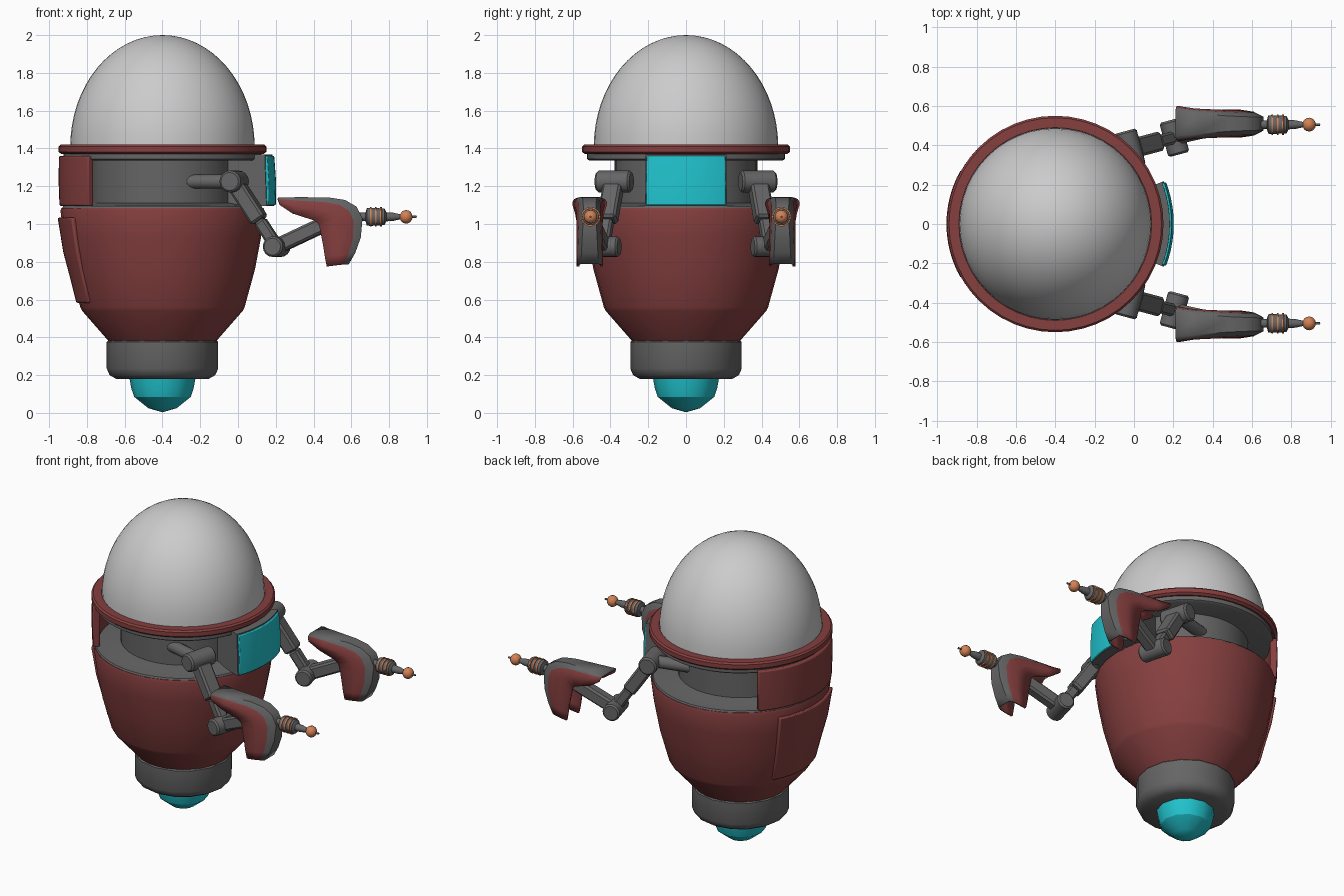
import bpy, bmesh
from math import sin, cos, pi, radians
from mathutils import Vector, Matrix

if "Cube" in bpy.data.objects:
    bpy.data.objects.remove(bpy.data.objects["Cube"])


def mat(name, rgb):
    m = bpy.data.materials.new(name)
    m.diffuse_color = (*rgb, 1)
    m.use_nodes = True
    m.node_tree.nodes["Principled BSDF"].inputs["Base Color"].default_value = m.diffuse_color
    return m


RED = mat("red_paint", (0.24, 0.05, 0.05))
DARK = mat("dark_metal", (0.13, 0.13, 0.13))
CYAN = mat("cyan_glow", (0.015, 0.55, 0.62))
COPPER = mat("copper", (0.65, 0.22, 0.09))
DOME = mat("pale_dome", (0.55, 0.55, 0.55))
AX = Vector((-0.4, 0, 0))  # body axis


def finish(bm, name, mats, loc=(0, 0, 0), angle=35):
    bmesh.ops.remove_doubles(bm, verts=bm.verts, dist=1e-5)
    bmesh.ops.recalc_face_normals(bm, faces=bm.faces)
    me = bpy.data.meshes.new(name)
    bm.to_mesh(me)
    bm.free()
    ob = bpy.data.objects.new(name, me)
    bpy.context.collection.objects.link(ob)
    ob.location = loc
    for m in mats:
        me.materials.append(m)
    bpy.ops.object.select_all(action='DESELECT')
    ob.select_set(True)
    bpy.context.view_layer.objects.active = ob
    bpy.ops.object.shade_smooth_by_angle(angle=radians(angle))
    return ob


def lathe(name, prof, m, segs=40, loc=AX, rot=None, angle=35):
    """Revolve an (r, z) profile fully around z."""
    bm = bmesh.new()
    vs = [bm.verts.new((r, 0, z)) for r, z in prof]
    es = [bm.edges.new(p) for p in zip(vs, vs[1:])]
    bmesh.ops.spin(bm, geom=vs + es, axis=(0, 0, 1), cent=(0, 0, 0),
                   angle=2 * pi, steps=segs, use_merge=True)
    if rot:
        bm.transform(rot)
    return finish(bm, name, [m], loc, angle)


def arc_plate(name, prof, m, mid, half, segs=12, bevel=0.0):
    """Sweep a closed (r, z) section through an arc of the body, with end caps."""
    bm = bmesh.new()
    rings = []
    for i in range(segs + 1):
        a = radians(mid - half + 2 * half * i / segs)
        rings.append([bm.verts.new((r * cos(a), r * sin(a), z)) for r, z in prof])
    n = len(prof)
    for a, b in zip(rings, rings[1:]):
        for j in range(n):
            bm.faces.new((a[j], a[(j + 1) % n], b[(j + 1) % n], b[j]))
    bm.faces.new(rings[0])
    bm.faces.new(rings[-1])
    ob = finish(bm, name, [m], AX)
    if bevel:
        b = ob.modifiers.new("bevel", 'BEVEL')
        b.width, b.segments, b.limit_method = bevel, 2, 'ANGLE'
        b.angle_limit = radians(40)
    return ob


def rod(name, p, q, r, m=DARK, segs=16):
    p, q = Vector(p), Vector(q)
    L = (q - p).length
    c = min(0.01, r * 0.25)
    rot = (q - p).to_track_quat('Z', 'Y').to_matrix().to_4x4()
    return lathe(name, [(0, 0), (r - c, 0), (r, c), (r, L - c), (r - c, L), (0, L)],
                 m, segs, p, rot)


def bar(name, p, q, side, w, h, m=DARK):
    """Bevelled box from p to q, w wide along side."""
    p, q = Vector(p), Vector(q)
    d = (q - p).normalized()
    up = d.cross(side).normalized()
    sd = up.cross(d)
    bm = bmesh.new()
    bmesh.ops.create_cube(bm, size=1)
    bmesh.ops.scale(bm, verts=bm.verts, vec=((q - p).length, w, h))
    bmesh.ops.bevel(bm, geom=bm.edges[:], offset=0.012, segments=1, affect='EDGES')
    bm.transform(Matrix((d, sd, up)).transposed().to_4x4())
    return finish(bm, name, [m], (p + q) / 2, 25)


# Head dome and its rim
lathe("dome", [(0.488 * cos(t * pi / 32), 1.41 + 0.59 * sin(t * pi / 32)) for t in range(16)]
      + [(0, 2.0)], DOME, 48)
lathe("dome_rim", [(0.47, 1.375), (0.535, 1.37), (0.55, 1.382), (0.55, 1.41), (0.54, 1.42),
                   (0.49, 1.42), (0.47, 1.40), (0.47, 1.375)], RED, 48)
lathe("ceiling_disc", [(0, 1.335), (0.51, 1.335), (0.525, 1.345), (0.525, 1.375), (0, 1.375)],
      DARK, 48)

# Recessed neck and floor
lathe("neck_column", [(0.375, 1.09), (0.375, 1.34)], DARK, 40)
lathe("floor_ring", [(0, 1.115), (0.36, 1.115), (0.44, 1.10), (0.525, 1.095), (0.53, 1.085),
                     (0.52, 1.07)], DARK, 48)

# Lower body, base collar and thruster
lathe("body_shell", [(0.50, 1.085), (0.535, 1.085), (0.54, 1.07), (0.522, 0.93), (0.49, 0.76),
                     (0.435, 0.56), (0.425, 0.54), (0.285, 0.38), (0, 0.38)], RED, 32)
lathe("base_collar", [(0, 0.385), (0.285, 0.385), (0.295, 0.375), (0.295, 0.235), (0.28, 0.20),
                      (0.245, 0.18), (0, 0.18)], DARK, 16, angle=40)
lathe("thruster", [(0.175, 0.185), (0.165, 0.13), (0.15, 0.085), (0.075, 0.025), (0, 0.003)],
      CYAN, 12, angle=30)

# Back panels
arc_plate("back_band", [(0.505, 1.095), (0.545, 1.095), (0.55, 1.23), (0.548, 1.36),
                        (0.505, 1.36)], RED, 180, 44, 16, 0.008)
arc_plate("back_hatch", [(0.50, 1.03), (0.555, 1.035), (0.525, 0.85), (0.485, 0.70), (0.455, 0.58),
                         (0.41, 0.59)], RED, 180, 30, 12, 0.01)

# Front visor
arc_plate("visor_frame", [(0.36, 1.095), (0.592, 1.095), (0.582, 1.368), (0.36, 1.368)],
          DARK, 0, 21.5, 10)
arc_plate("visor_glass", [(0.57, 1.10), (0.60, 1.10), (0.602, 1.22), (0.592, 1.36), (0.57, 1.36)],
          CYAN, 0, 20.8, 10, 0.005)


# Hand shell sections: outer x, z / open-edge x, z / spine half width / edge half width
HAND = [(0.21, 1.135, 0.222, 1.10, 0.060, 0.084), (0.33, 1.138, 0.29, 1.055, 0.048, 0.070),
        (0.48, 1.138, 0.40, 1.02, 0.036, 0.064), (0.57, 1.125, 0.42, 1.005, 0.032, 0.062),
        (0.63, 1.09, 0.43, 0.99, 0.030, 0.062), (0.66, 1.03, 0.435, 0.965, 0.030, 0.062),
        (0.65, 0.93, 0.45, 0.89, 0.036, 0.064), (0.62, 0.85, 0.46, 0.825, 0.040, 0.064),
        (0.585, 0.79, 0.47, 0.775, 0.044, 0.062)]


def hand(name, yc):
    bm = bmesh.new()
    rows = []
    for ox, oz, ix, iz, a, b in HAND:
        o, e = Vector((ox, 0, oz)), Vector((ix, 0, iz))
        half = [(o.lerp(e, t), y) for t, y in
                ((1, b), (0.55, b), (0.22, b * 0.5 + a * 0.5 + 0.004), (0.03, a))]
        row = [(p.x, yc - y, p.z) for p, y in half] + [(p.x, yc + y, p.z) for p, y in half[::-1]]
        rows.append([bm.verts.new(c) for c in row])
    for A, B in zip(rows, rows[1:]):
        for j in range(7):
            f = bm.faces.new((A[j], A[j + 1], B[j + 1], B[j]))
            f.material_index = 0 if j in (0, 1, 5, 6) else 1
    ob = finish(bm, name, [RED, DARK], angle=50)
    s = ob.modifiers.new("thickness", 'SOLIDIFY')
    s.thickness, s.offset = 0.014, 0
    return ob


# Arms
for s, tag in ((1, "left"), (-1, "right")):
    yaw = radians(15) * s
    side = Vector((-sin(yaw), cos(yaw), 0))
    fwd = Vector((cos(yaw), sin(yaw), 0))
    S = Vector((-0.02, 0.38 * s, 1.225))
    E = Vector((0.205, 0.44 * s, 0.88))
    W = Vector((0.47, 0.50 * s, 1.005))
    rod(tag + "_shoulder_strut", S - fwd * 0.32, S, 0.038)
    rod(tag + "_shoulder_joint", S - side * 0.095, S + side * 0.095, 0.058)
    M = S.lerp(E, 0.6)
    bar(tag + "_upper_arm", S.lerp(E, 0.08), M, side, 0.10, 0.085)
    bar(tag + "_upper_arm_sleeve", M, E, side, 0.065, 0.065)
    rod(tag + "_elbow_joint", E - side * 0.09, E + side * 0.09, 0.055)
    bar(tag + "_forearm", E, W, side, 0.075, 0.08)
    rod(tag + "_wrist_core", W - Vector((0.03, 0, 0)), (0.64, 0.505 * s, 1.035), 0.035)
    hand(tag + "_hand_shell", 0.51 * s)

    # Blaster barrel along +x
    rx = Matrix.Rotation(pi / 2, 4, 'Y')
    g = Vector((0, 0.505 * s, 1.038))
    lathe(tag + "_barrel", [(0, 0.62), (0.022, 0.62), (0.022, 0.675), (0.046, 0.682), (0.048, 0.70),
                            (0.044, 0.775), (0.024, 0.785), (0.022, 0.82), (0.012, 0.865),
                            (0.006, 0.90), (0.006, 0.945), (0, 0.947)], DARK, 16, g, rx)
    for i, x in enumerate((0.703, 0.73, 0.757)):
        lathe(f"{tag}_coil_{i}", [(0.04, x - 0.005), (0.052, x - 0.004), (0.052, x + 0.004),
                                  (0.04, x + 0.005)], COPPER, 16, g, rx)
    lathe(tag + "_muzzle_ball", [(0.036 * sin(t * pi / 8), 0.89 - 0.034 * cos(t * pi / 8))
                                 for t in range(9)], COPPER, 14, g, rx)
